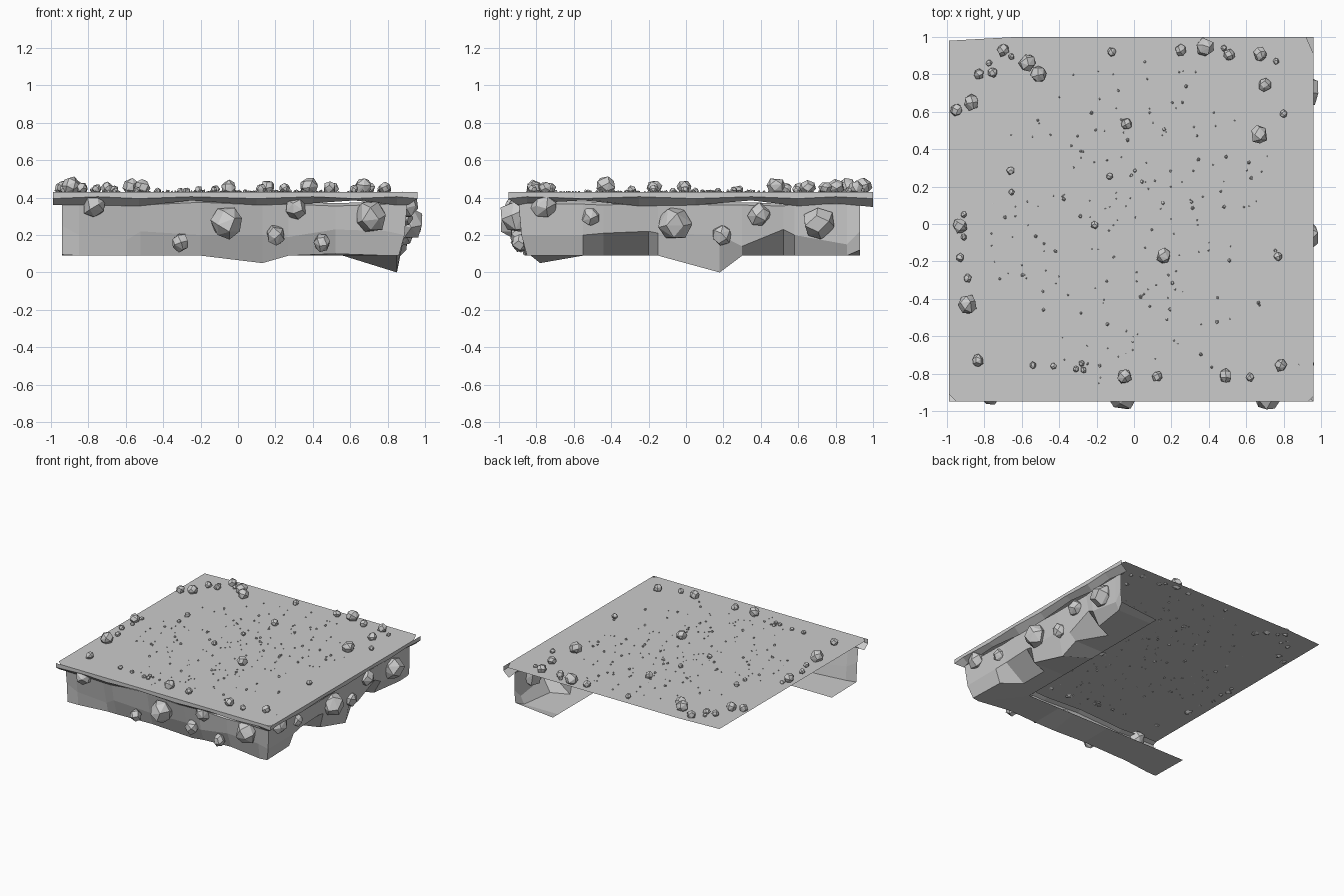
import bpy, bmesh, math, random
from mathutils import Vector, Euler

random.seed(4)
TOP = 0.43


def finish(name, bm):
    me = bpy.data.meshes.new(name)
    bm.to_mesh(me)
    bm.free()
    ob = bpy.data.objects.new(name, me)
    bpy.context.collection.objects.link(ob)
    return ob


def place(side, t, inset, z):
    """Point on the L-shaped cliff line: F = front, C = corner, R = right."""
    if side == 'F':
        return (min(t, 0.96 - inset), -0.95 + inset, z)
    if side == 'R':
        return (0.96 - inset, max(t, -0.95 + inset), z)
    return (0.96 - inset, -0.95 + inset, z)


def strip(name, stations):
    """Skin profiles of (inset, z) from station to station."""
    bm = bmesh.new()
    rows = [[bm.verts.new(place(s, t, i, z)) for i, z in prof] for s, t, prof in stations]
    for a, b in zip(rows, rows[1:]):
        for k in range(len(a) - 1):
            bm.faces.new((a[k], a[k + 1], b[k + 1], b[k]))
    bmesh.ops.remove_doubles(bm, verts=bm.verts, dist=0.0005)
    return finish(name, bm)


# flat ground sheet with clipped corners
bm = bmesh.new()
outline = [(-0.99, -0.91), (-0.95, -0.95), (0.93, -0.95), (0.96, -0.92),
           (0.96, 0.91), (0.92, 1.0), (-0.63, 1.0), (-0.99, 0.98)]
bm.faces.new([bm.verts.new((x, y, TOP)) for x, y in outline])
finish("ground_top", bm)

# overhanging lip: (side, position, lower edge z)
lip = [('F', -0.99, .36), ('F', -0.75, .36), ('F', -0.53, .355), ('F', -0.25, .385),
       ('F', 0.1, .36), ('F', 0.4, .37), ('F', 0.62, .385), ('F', 0.85, .36), ('C', 0, .36),
       ('R', -0.85, .37), ('R', -0.55, .385), ('R', -0.25, .355), ('R', 0.05, .36),
       ('R', 0.35, .385), ('R', 0.6, .355), ('R', 0.8, .37), ('R', 1.0, .35)]
strip("ground_lip", [(s, t, [(0, TOP), (0.0, .405 if k % 2 else .395), (.05, z)])
                     for k, (s, t, z) in enumerate(lip)])

# cliff: (side, position, top z, mid inset, mid z, bottom inset, bottom z)
cliff = [('F', -.94, .37, .07, .25, .08, .095), ('F', -.85, .37, .08, .2, .09, .09),
         ('F', -.6, .355, .10, .17, .12, .09), ('F', -.52, .36, .08, .22, .12, .09),
         ('F', -.2, .375, .09, .2, .13, .09), ('F', .13, .36, .10, .2, .17, .05),
         ('F', .27, .365, .08, .19, .12, .09), ('F', .52, .355, .07, .23, .12, .1),
         ('F', .8, .365, .07, .22, .09, .09), ('C', 0, .37, .07, .2, .10, .09),
         ('R', -.55, .365, .07, .2, .11, .09), ('R', -.44, .36, .08, .21, .25, .09),
         ('R', -.2, .37, .08, .22, .25, .09), ('R', -.15, .37, .08, .21, .11, .09),
         ('R', .18, .36, .07, .2, .11, .0), ('R', .3, .36, .08, .14, .14, .09),
         ('R', .52, .355, .08, .23, .27, .09), ('R', .58, .365, .07, .2, .13, .09),
         ('R', .86, .365, .06, .15, .09, .09), ('R', .93, .37, .05, .22, .06, .12)]
strip("cliff_wall", [(s, t, [(.09, zt + .015), (.055, zt), (mi, mz), (bi, bz), (.40, .09)])
                     for s, t, zt, mi, mz, bi, bz in cliff])


def add_rock(bm, loc, r, squash=1.0):
    """Faceted stone: convex hull of jittered points on a ball."""
    rot = Euler([random.uniform(0, 6.28) for _ in range(3)]).to_matrix()
    n = 16 if r > .012 else 9
    vs = []
    for i in range(n):
        z = 1 - 2 * (i + .5) / n
        a = 2.4 * i
        h = math.sqrt(1 - z * z)
        p = rot @ Vector((h * math.cos(a), h * math.sin(a), z)) * random.uniform(.93, 1.1)
        p = Vector((p.x * .92, p.y, p.z * squash))
        vs.append(bm.verts.new(Vector(loc) + p * r))
    res = bmesh.ops.convex_hull(bm, input=vs)
    loose = [v for v in res["geom_interior"] if isinstance(v, bmesh.types.BMVert)]
    if loose:
        bmesh.ops.delete(bm, geom=loose, context='VERTS')


# stones stuck in the cliff
bm = bmesh.new()
for x, z, r in [(-.77, .36, .07), (-.06, .265, .09), (.31, .345, .065), (.71, .3, .092),
                (-.31, .16, .05), (.2, .2, .057), (.45, .16, .05)]:
    add_rock(bm, (x, -.905 + (.09 - r) * .5, z), r)
for y, z, r in [(-.76, .36, .07), (-.51, .3, .05), (-.06, .265, .09), (.19, .2, .055),
                (.39, .31, .065), (.71, .265, .09)]:
    add_rock(bm, (.91 - (.09 - r) * .5, y, z), r)
finish("cliff_stones", bm)

# larger stones on the ground: x, y, radius
stones = [(-.7, .93, .036), (-.57, .86, .05), (-.51, .8, .045), (-.83, .8, .03), (-.755, .81, .028),
          (-.775, .86, .018), (-.87, .65, .043), (-.95, .61, .036), (-.12, .92, .025),
          (.25, .93, .032), (.38, .945, .052), (.51, .905, .033), (.675, .91, .04),
          (.7, .745, .037), (.67, .48, .052), (.8, .59, .022), (-.04, .535, .033),
          (-.66, .285, .024), (-.13, .255, .02), (-.21, -.005, .022), (-.93, -.01, .042),
          (-.93, -.18, .024), (-.89, -.29, .024), (-.89, -.43, .055), (.16, -.17, .043),
          (.77, -.175, .025), (-.835, -.73, .034), (-.54, -.755, .02), (-.05, -.815, .042),
          (.125, -.815, .03), (.49, -.81, .038), (.62, -.82, .025), (.785, -.755, .036)]
bm = bmesh.new()
for x, y, r in stones:
    add_rock(bm, (x, y, TOP + .6 * r), r, .9)
for x, y in [(-.655, .17), (-.91, .05), (-.91, -.07), (-.31, -.775), (-.27, -.78),
             (-.43, -.76), (-.28, -.745), (.48, .94), (.76, .87), (-.655, .895)]:
    add_rock(bm, (x, y, TOP + .006), .018)
finish("ground_stones", bm)

# scattered gravel
bm = bmesh.new()
for _ in range(190):
    a, d = random.uniform(0, 6.28), .95 * random.random() ** .55
    r = random.choice([.004, .005, .006, .008, .011])
    add_rock(bm, (d * math.cos(a) * .88, d * math.sin(a), TOP + .3 * r) if d < .9
             else (random.uniform(-.6, .4), random.uniform(-.7, .9), TOP + .3 * r), r)
finish("gravel", bm)
